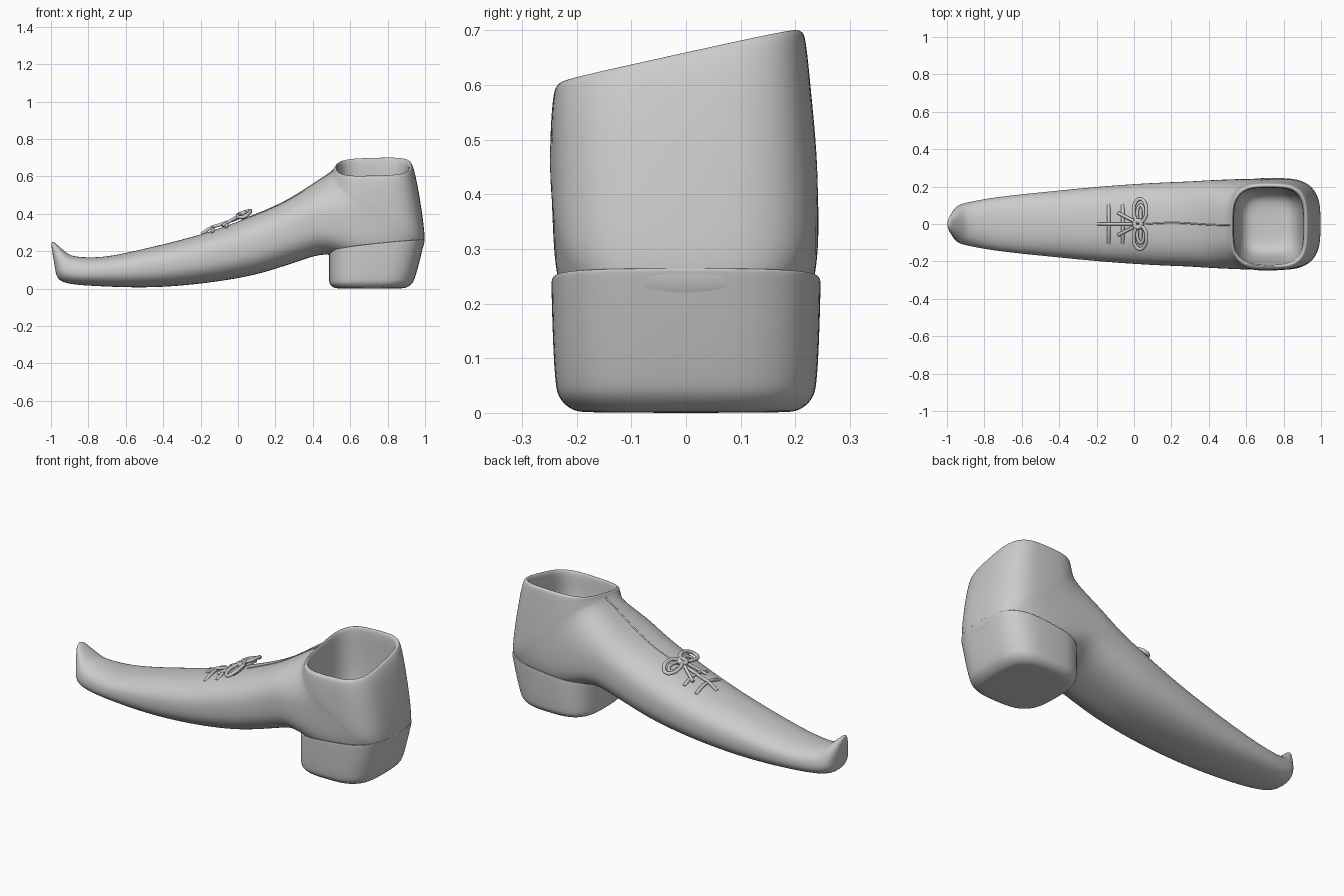
import bpy, bmesh, math
from mathutils import Vector
from mathutils.bvhtree import BVHTree

if "Cube" in bpy.data.objects:
    bpy.data.objects.remove(bpy.data.objects["Cube"])

SIDES = 36


def smooth(v, a, b):
    t = max(0.0, min(1.0, (v - a) / (b - a)))
    return t * t * (3 - 2 * t)


def ring(x0, z0, x1, z1, w, n):
    """Superellipse between two points of the side profile, half-width w."""
    low, high = Vector((x0, 0, z0)), Vector((x1, 0, z1))
    mid, half = (low + high) / 2, (high - low) / 2
    pts = []
    for i in range(SIDES):
        a = 2 * math.pi * i / SIDES
        c, s = math.cos(a), math.sin(a)
        u = math.copysign(abs(c) ** (2 / n), c)
        v = math.copysign(abs(s) ** (2 / n), s)
        pts.append(mid + half * u + Vector((0, w * v, 0)))
    return pts


def loft(name, rings):
    bm = bmesh.new()
    rows = [[bm.verts.new(p) for p in r] for r in rings]
    for a, b in zip(rows, rows[1:]):
        for i in range(SIDES):
            j = (i + 1) % SIDES
            bm.faces.new((a[i], a[j], b[j], b[i]))
    bm.faces.new(rows[0][::-1])
    bm.faces.new(rows[-1])
    bmesh.ops.recalc_face_normals(bm, faces=bm.faces)
    for f in bm.faces:
        f.smooth = True
    me = bpy.data.meshes.new(name)
    bm.to_mesh(me)
    bm.free()
    ob = bpy.data.objects.new(name, me)
    bpy.context.collection.objects.link(ob)
    mod = ob.modifiers.new("smooth", 'SUBSURF')
    mod.levels = mod.render_levels = 2
    return ob


# Upper: sole/back point (x, z), instep/front point (x, z), half-width
keys = [
    (-1, .243, -.988, .255, .022),
    (-.978, .11, -.915, .19, .088),
    (-.945, .034, -.855, .17, .113),
    (-.75, .013, -.7, .171, .145),
    (-.45, .006, -.46, .223, .174),
    (-.15, .032, -.18, .295, .202),
    (.12, .08, .08, .39, .22),
    (.35, .155, .24, .46, .228),
    (.5, .185, .35, .525, .236),
    (.72, .1, .44, .585, .242),
    (.9, .12, .47, .603, .244),
    (.98, .2, .49, .615, .244),
    (1, .29, .5, .622, .244),
    (.957, .57, .511, .631, .235),
    (.932, .65, .517, .64, .228),
]
keys = [Vector(k) for k in keys]
sections = []
for i, k in enumerate(keys[:-1]):  # smooth in-between sections
    a, b, c = keys[max(i - 1, 0)], keys[i + 1], keys[min(i + 2, len(keys) - 1)]
    sections += [k, (k + b) * .5625 - (a + c) * .0625]
sections.append(keys[-1])
rings = [ring(*s, 2.3 + 1.1 * (i / len(sections)) ** 2) for i, s in enumerate(sections)]

# Rolled rim, then the bowl-shaped inside
rings.append(ring(.924, .66, .523, .646, .217, 3.5))
for i in range(7):
    a = i / 6 * 1.5
    s = math.cos(a) ** .3
    z = .65 - .39 * math.sin(a)
    rings.append(ring(.72 + .187 * s, z, .72 - .187 * s, z, .206 * s, 3.4))

# The opening tilts sideways
for r in rings:
    for p in r:
        k = smooth(p.z, .32, .63) * smooth(p.x, .25, .6)
        p.z += .22 * p.y * k
        p.y -= .012 * k
upper = loft("upper", rings)


# Heel block with rounded bottom and a sloping top seam
def heel_ring(f, inset):
    back = .925 + .075 * f ** .8
    r = ring(back - inset, 0, .486 + inset, 0, .247 - .012 * (1 - f) ** 2 - inset, 3.2)
    for p in r:
        u = max(0.0, min(1.0, (p.x - .486) / .514))
        p.z = f * (.19 + .075 * math.sqrt(u))
    return r


heel_rings = []
for i in range(5):
    a = i / 4 * math.pi / 2
    heel_rings.append(heel_ring(.2 * (1 - math.cos(a)), .05 * (1 - math.sin(a))))
heel_rings += [heel_ring(.5, 0), heel_ring(.95, 0), heel_ring(1, 0),
               heel_ring(1, .006), heel_ring(.96, .02)]
loft("heel", heel_rings)

# Surface lookup so laces follow the instep
bpy.context.view_layer.update()
tree = BVHTree.FromObject(upper, bpy.context.evaluated_depsgraph_get())


def strand(name, pts, radius, closed=False):
    """Round cord through (x, y, lift above the leather)."""
    cu = bpy.data.curves.new(name, 'CURVE')
    cu.dimensions = '3D'
    cu.bevel_depth, cu.bevel_resolution = radius, 3
    cu.resolution_u, cu.use_fill_caps = 8, True
    sp = cu.splines.new('BEZIER')
    sp.bezier_points.add(len(pts) - 1)
    for bp, (x, y, lift) in zip(sp.bezier_points, pts):
        hit = tree.ray_cast(Vector((x, y, 2)), Vector((0, 0, -1)))[0]
        bp.co = (x, y, hit.z + lift)
        bp.handle_left_type = bp.handle_right_type = 'AUTO'
    sp.use_cyclic_u = closed
    ob = bpy.data.objects.new(name, cu)
    bpy.context.collection.objects.link(ob)


def loop(name, x, y, rx, ry, lift, radius):
    turn = [i * math.pi / 4 for i in range(8)]
    strand(name, [(x + rx * math.cos(t), y + ry * math.sin(t), lift) for t in turn], radius, True)


# Seam down the instep
strand("instep_seam", [(.06 + .045 * i, .006 * math.sin(i / 2), 0) for i in range(11)], .004)

# Cross laces and the strand that joins them
for x in (-.135, -.06):
    strand("cross_lace", [(x, .052 * i, .012 - .004 * i * i) for i in range(-2, 3)], .009)
strand("lace_link", [(-.195 + .05 * i, 0, .018 * min(i, 1)) for i in range(5)], .009)

# Bow: a double loop and a loose end each side, with a knot between
for s in (-1, 1):
    loop("bow_loop", .032, s * .072, .034, .062, .035, .01)
    loop("bow_inner_loop", .035, s * .055, .018, .045, .018, .009)
    strand("loose_end", [(.02 - .035 * i, s * (.005 + .018 * i), .032 - .007 * i)
                         for i in range(4)], .009)
loop("knot", .022, 0, .018, .018, .034, .013)
